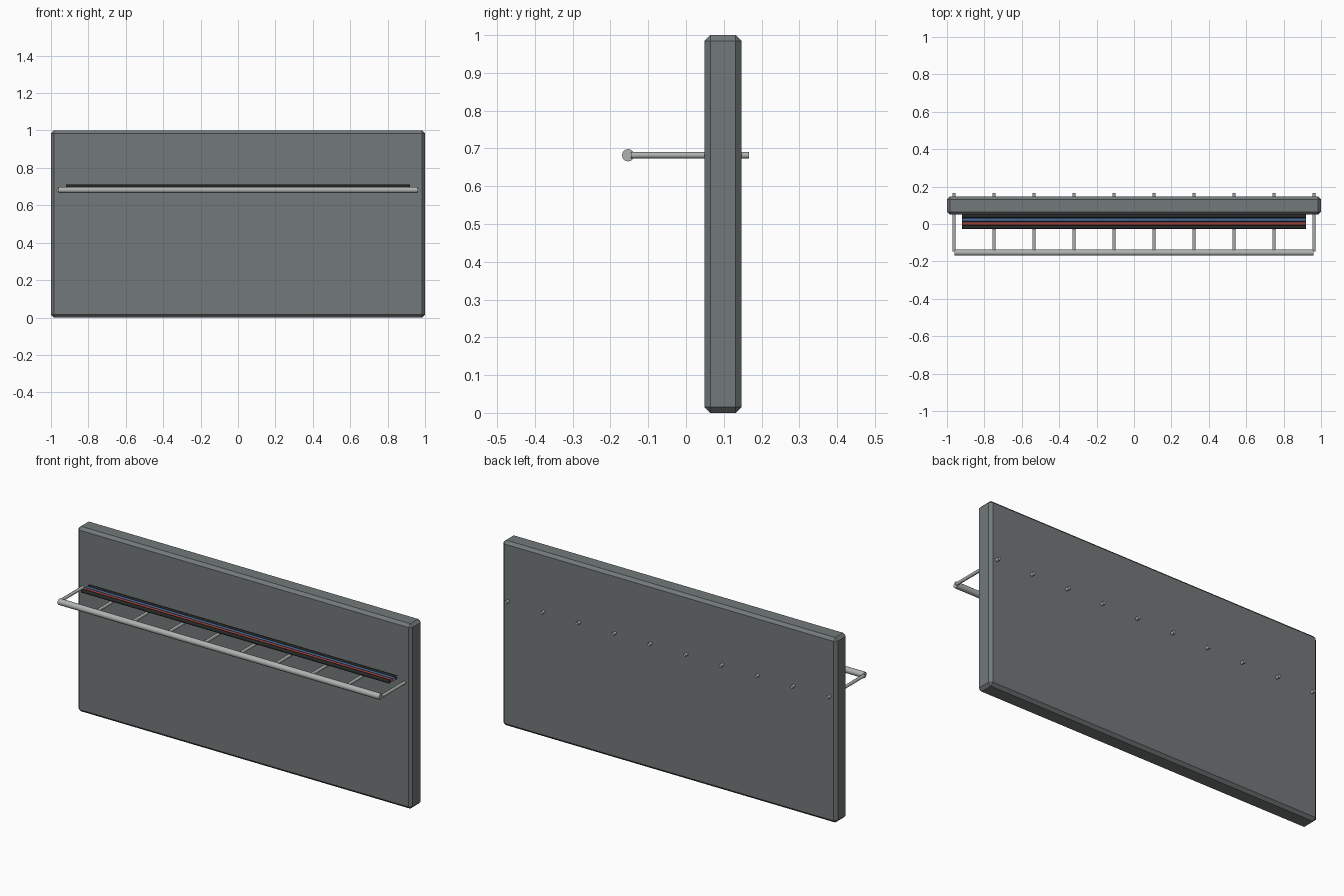
import bpy
import math

if "Cube" in bpy.data.objects:
    bpy.data.objects.remove(bpy.data.objects["Cube"])


def material(name, rgb):
    m = bpy.data.materials.new(name)
    m.diffuse_color = (*rgb, 1)
    m.use_nodes = True
    m.node_tree.nodes["Principled BSDF"].inputs["Base Color"].default_value = m.diffuse_color
    return m


panel_grey = material("panel_grey", (0.17, 0.19, 0.19))
metal = material("metal", (0.42, 0.45, 0.44))
black = material("black", (0.02, 0.022, 0.022))
blue = material("blue", (0.06, 0.13, 0.28))
red = material("red", (0.28, 0.05, 0.04))


def rod(name, loc, radius, length, axis, sides, mat, cap="NGON"):
    rot = (0, math.pi / 2, 0) if axis == "x" else (math.pi / 2, 0, 0)
    bpy.ops.mesh.primitive_cylinder_add(vertices=sides, radius=radius, depth=length,
                                        end_fill_type=cap, location=loc, rotation=rot)
    ob = bpy.context.object
    ob.name = name
    ob.data.materials.append(mat)
    bpy.ops.object.shade_smooth_by_angle(angle=math.radians(50))
    return ob


# Chamfered wall panel
bpy.ops.mesh.primitive_cube_add(size=1, location=(0, 0.098, 0.5))
panel = bpy.context.object
panel.name = "wall_panel"
panel.scale = (2, 0.097, 1)
bpy.ops.object.transform_apply(location=False, rotation=False, scale=True)
panel.data.materials.append(panel_grey)
bevel = panel.modifiers.new("chamfer", "BEVEL")
bevel.width = 0.015
bevel.segments = 1

# Front rail
RAIL_Z = 0.682
rod("front_rail", (0, -0.153, RAIL_Z), 0.0165, 1.922, "x", 12, metal)

# Support pegs passing through the panel
Y0, Y1 = -0.146, 0.167
for i in range(10):
    x = -0.962 + i * 1.924 / 9
    rod(f"support_peg_{i + 1}", (x, (Y0 + Y1) / 2, RAIL_Z), 0.0085, Y1 - Y0, "y", 8, metal)

# Open-ended cables lying on the pegs
for i, mat in enumerate((black, red, blue, black)):
    rod(f"cable_{i + 1}", (0, -0.018 + i * 0.0197, 0.7005), 0.01, 1.84, "x", 8, mat, "NOTHING")
